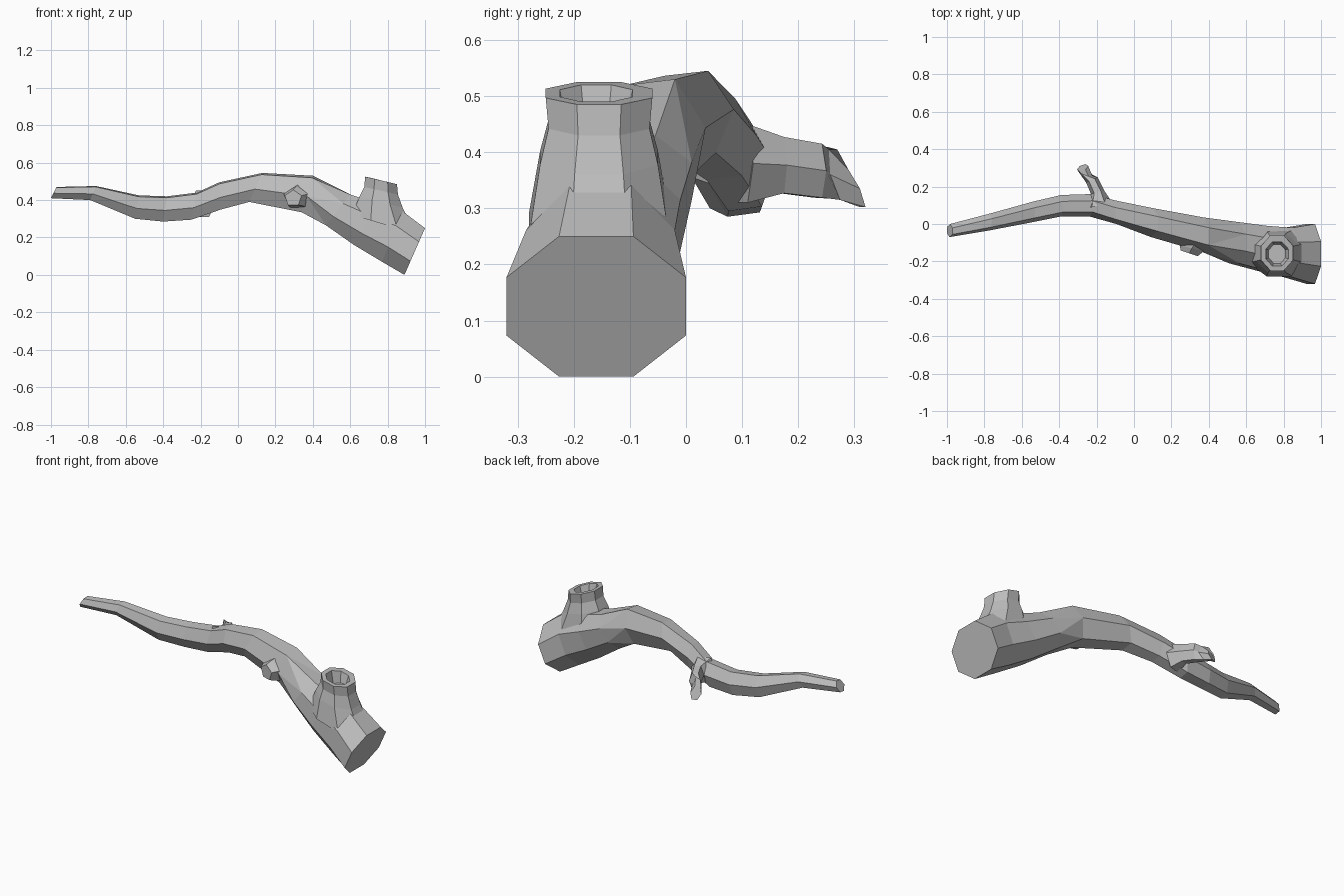
import bpy, bmesh, math
from mathutils import Vector

cube = bpy.data.objects.get("Cube")
if cube:
    bpy.data.objects.remove(cube)

bark = bpy.data.materials.new("grey_bark")
bark.use_nodes = True
GREY = (0.5, 0.5, 0.5, 1)
bark.diffuse_color = GREY
bark.node_tree.nodes["Principled BSDF"].inputs["Base Color"].default_value = GREY


def loft(name, rings):
    """Skin rings given as (centre, half width, half height, sides, turn)."""
    bm = bmesh.new()
    loops, ends = [], []
    for centre, u, v, sides, turn in rings:
        c, u, v = Vector(centre), Vector(u), Vector(v)
        angles = [math.tau * (i + turn) / sides for i in range(sides)]
        wide = max(math.cos(a) for a in angles)
        tall = max(math.sin(a) for a in angles)
        verts = [bm.verts.new(c + u * math.cos(a) / wide + v * math.sin(a) / tall)
                 for a in angles]
        loops.append([bm.edges.new((verts[i - 1], verts[i])) for i in range(sides)])
        ends.append(verts)
    for a, b in zip(loops, loops[1:]):
        bmesh.ops.bridge_loops(bm, edges=a + b)
    bm.faces.new(ends[0])
    bm.faces.new(ends[-1])
    bmesh.ops.recalc_face_normals(bm, faces=bm.faces)
    mesh = bpy.data.meshes.new(name)
    bm.to_mesh(mesh)
    bm.free()
    mesh.materials.append(bark)
    obj = bpy.data.objects.new(name, mesh)
    bpy.context.collection.objects.link(obj)
    return obj


# Main branch: top x, top z, bottom x, bottom z, front y, back y
sections = [
    (-.97, .47, -1, .41, -.07, 0), (-.76, .475, -.79, .4, -.035, .055),
    (-.53, .425, -.55, .3, .01, .12), (-.38, .42, -.4, .285, .04, .155),
    (-.22, .44, -.25, .295, .04, .16), (-.1, .495, -.09, .35, 0, .125),
    (.13, .545, .06, .39, -.07, .085), (.4, .53, .34, .335, -.15, .035),
    (.6, .43, .47, .265, -.21, .01), (.75, .38, .62, .16, -.25, -.01),
    (.88, .34, .77, .07, -.285, -.02), (1, .25, .89, 0, -.32, 0),
]
branch = []
for xt, zt, xb, zb, y0, y1 in sections:
    sides, turn = (6, .1) if xt < .5 else (8, .5)
    branch.append((((xt + xb) / 2, (y0 + y1) / 2, (zt + zb) / 2),
                   (0, (y1 - y0) / 2, 0),
                   ((xt - xb) / 2, 0, (zt - zb) / 2), sides, turn))
loft("main_branch", branch)

# Broken limb with a flared foot, a rim and a sunken hollow
limb = [((.78, -.155, .27), .17, .125, -.05), ((.765, -.155, .39), .115, .105, -.03),
        ((.765, -.155, .45), .09, .09, -.02), ((.765, -.155, .505), .085, .095, -.02),
        ((.765, -.16, .505), .06, .065, -.015), ((.765, -.16, .45), .045, .05, 0)]
loft("broken_limb", [(c, (rx, 0, slope), (0, ry, 0), 8, .5) for c, rx, ry, slope in limb])

# Side twig on the back, ending in a slanted cut
loft("side_twig", [
    ((-.19, .1, .38), (.07, .02, 0), (0, 0, .07), 6, 0),
    ((-.195, .17, .377), (.035, .01, 0), (0, 0, .05), 6, 0),
    ((-.225, .235, .367), (.03, .015, 0), (0, 0, .048), 6, 0),
    ((-.262, .272, .36), (.04, -.015, 0), (0, -.01, .045), 6, 0),
    ((-.275, .3, .335), (.03, .01, 0), (0, -.015, .033), 6, 0),
])

# Snapped knot on the front
loft("front_knot", [
    ((.34, -.07, .42), (.08, 0, 0), (0, 0, .08), 5, .25),
    ((.31, -.13, .415), (.065, -.015, 0), (0, 0, .058), 5, .25),
    ((.295, -.157, .41), (.045, -.015, 0), (0, 0, .045), 5, .25),
])
